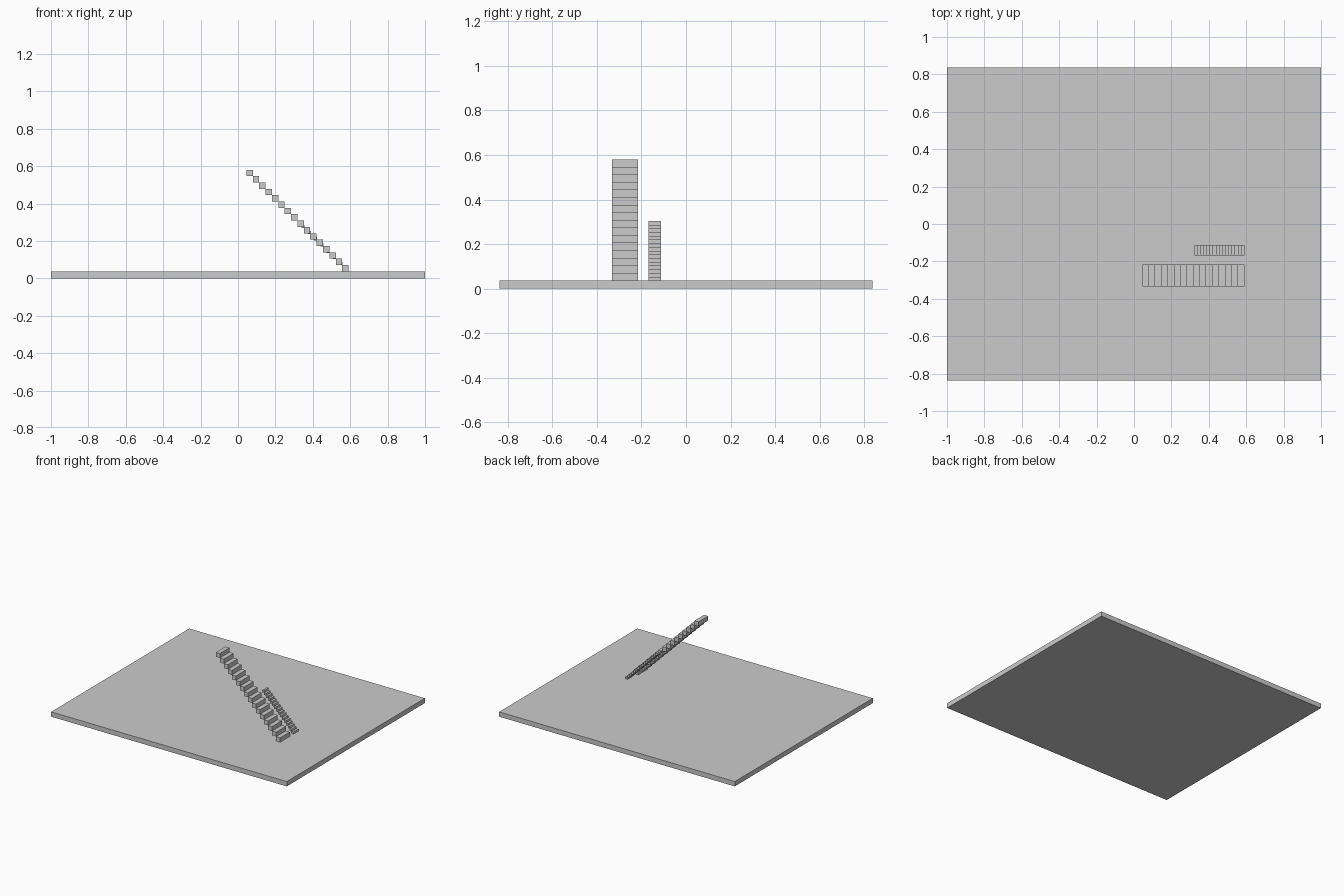
import bpy, bmesh
from mathutils import Matrix, Vector

if "Cube" in bpy.data.objects:
    bpy.data.objects.remove(bpy.data.objects["Cube"])


def boxes(name, bounds):
    """One object made of axis-aligned boxes given as (low corner, high corner)."""
    bm = bmesh.new()
    for lo, hi in bounds:
        lo, hi = Vector(lo), Vector(hi)
        size = hi - lo
        bmesh.ops.create_cube(bm, size=1, matrix=Matrix.Translation((lo + hi) / 2)
                              @ Matrix.Diagonal((*size, 1)))
    mesh = bpy.data.meshes.new(name)
    bm.to_mesh(mesh)
    bm.free()
    obj = bpy.data.objects.new(name, mesh)
    bpy.context.collection.objects.link(obj)
    return obj


BASE_TOP = 0.037
STEPS = 16


def staircase(name, y0, y1, x_low, run, rise):
    """Floating block steps climbing towards -x, touching along their edges."""
    dx, dz = run / STEPS, rise / STEPS
    boxes(name, [((x_low - (i + 1) * dx, y0, BASE_TOP + i * dz),
                  (x_low - i * dx, y1, BASE_TOP + (i + 1) * dz))
                 for i in range(STEPS)])


# Ground slab
boxes("base_slab", [((-1, -0.837, 0), (1, 0.837, BASE_TOP))])

# Two flights of steps
staircase("large_staircase", -0.333, -0.216, 0.591, 0.546, 0.5435)
staircase("small_staircase", -0.169, -0.113, 0.591, 0.268, 0.266)
